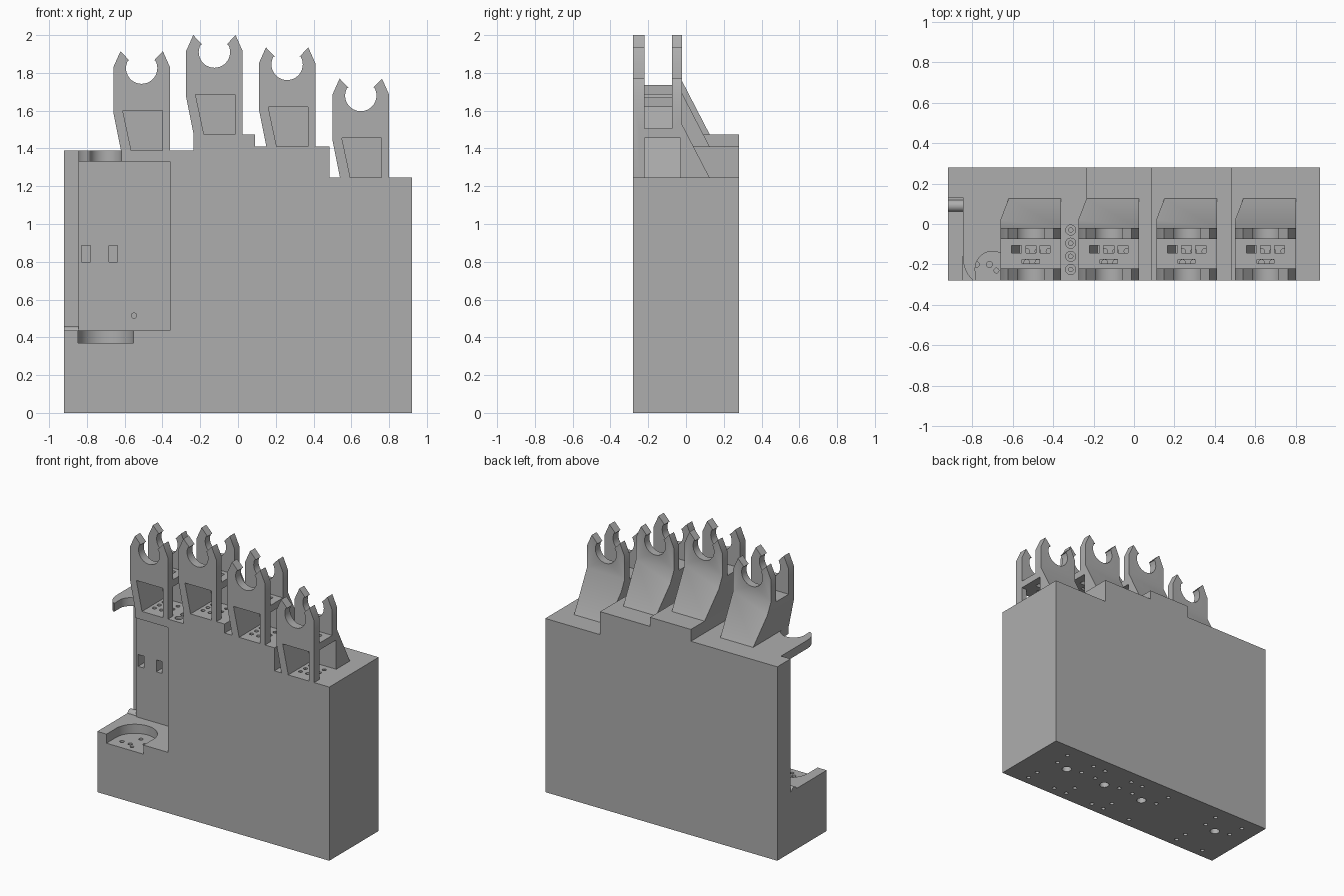
import bpy, bmesh, math
from mathutils import Vector, Matrix

if "Cube" in bpy.data.objects:
    bpy.data.objects.remove(bpy.data.objects["Cube"], do_unlink=True)

grey = bpy.data.materials.new("plain_grey")
grey.use_nodes = True
COLOUR = (0.42, 0.42, 0.42, 1)
grey.diffuse_color = COLOUR
grey.node_tree.nodes["Principled BSDF"].inputs["Base Color"].default_value = COLOUR


def make(name, bm):
    bmesh.ops.recalc_face_normals(bm, faces=bm.faces)
    mesh = bpy.data.meshes.new(name)
    bm.to_mesh(mesh)
    bm.free()
    mesh.materials.append(grey)
    ob = bpy.data.objects.new(name, mesh)
    bpy.context.collection.objects.link(ob)
    return ob


def prism(name, pts, axis, lo, hi):
    """Extrude a 2D outline along y (points are x, z) or z (points are x, y)."""
    bm = bmesh.new()
    put = (lambda p: (p[0], lo, p[1])) if axis == "y" else (lambda p: (p[0], p[1], lo))
    face = bm.faces.new([bm.verts.new(put(p)) for p in pts])
    new = bmesh.ops.extrude_face_region(bm, geom=[face])["geom"]
    step = Vector((0, hi - lo, 0)) if axis == "y" else Vector((0, 0, hi - lo))
    bmesh.ops.translate(bm, vec=step, verts=[v for v in new if isinstance(v, bmesh.types.BMVert)])
    return make(name, bm)


def rect(x0, x1, y0, y1):
    return [(x0, y0), (x1, y0), (x1, y1), (x0, y1)]


def arc(cx, cy, r, a0, a1, n=20):
    angles = [math.radians(a0 + (a1 - a0) * i / n) for i in range(n + 1)]
    return [(cx + r * math.cos(a), cy + r * math.sin(a)) for a in angles]


def pins(name, spots, z0, z1, sides=16):
    """Upright cylinders (x, y, radius) gathered in one mesh."""
    bm = bmesh.new()
    for x, y, r in spots:
        bmesh.ops.create_cone(bm, cap_ends=True, segments=sides, radius1=r, radius2=r,
                              depth=z1 - z0, matrix=Matrix.Translation((x, y, (z0 + z1) / 2)))
    return make(name, bm)


def combine(target, tool, operation="DIFFERENCE"):
    """Apply a boolean at once and discard the tool."""
    mod = target.modifiers.new("bool", "BOOLEAN")
    mod.operation, mod.object, mod.solver = operation, tool, "EXACT"
    graph = bpy.context.evaluated_depsgraph_get()
    mesh = bpy.data.meshes.new_from_object(target.evaluated_get(graph))
    target.modifiers.clear()
    target.data = mesh
    bpy.data.objects.remove(tool, do_unlink=True)


# Stepped main block
W, D = 0.92, 0.28
body = prism("main_block", [(-W, 0), (W, 0), (W, 1.245), (0.485, 1.245), (0.485, 1.41), (0.09, 1.41),
                            (0.09, 1.475), (-0.235, 1.475), (-0.235, 1.39), (-W, 1.39)], "y", -D, D)

# Side recess with a narrower deep slot on its outer edge
combine(body, prism("recess", [(-1, -0.4), (-0.36, -0.4), (-0.36, 0.05), (-0.845, 0.05),
                               (-0.845, 0.13), (-1, 0.13)], "z", 0.435, 1.33))
# Hook left in the overhang: rounded outside, round mouth inside
outer = [(-1, 0.13), (-0.845, 0.13)] + arc(-0.70, -0.17, 0.145, 180, 229, 10)
combine(body, prism("hook_outside", outer + [(-0.795, -0.4), (-1, -0.4)], "z", 1.2, 1.5))
mouth = [(-0.62, -0.4)] + arc(-0.70, -0.22, 0.085, 0, 180) + [(-0.78, -0.4)]
combine(body, prism("hook_mouth", mouth, "z", 1.2, 1.5))
# Round-ended pocket in the lower ledge, with drilled floor
pocket = [(-0.555, -0.4)] + arc(-0.70, -0.17, 0.147, 0, 180, 28) + [(-0.847, -0.4)]
combine(body, prism("pocket", pocket, "z", 0.37, 0.5))
combine(body, pins("pocket_holes", [(-0.78, -0.2, 0.015), (-0.715, -0.2, 0.015), (-0.68, -0.23, 0.012),
                                    (-0.63, -0.15, 0.015), (-0.7, -0.1, 0.015)], 0.33, 0.4))
# Slots and a small hole in the recess panel
for x in (-0.805, -0.66):
    combine(body, prism("panel_slot", rect(x - 0.023, x + 0.023, 0.8, 0.885), "y", 0, 0.12))
combine(body, prism("panel_hole", arc(-0.55, 0.515, 0.014, 0, 337.5, 15), "y", 0, 0.1))

# Holes in the underside, one repeated pattern for each station
PATTERN = [(0, 0, 0.032), (-0.115, 0.145, 0.014), (0.115, 0.145, 0.014), (-0.105, 0.03, 0.014),
           (0.105, 0.03, 0.014), (0.125, -0.16, 0.014), (-0.1, -0.25, 0.014), (0.125, -0.25, 0.014)]
combine(body, pins("base_holes", [(sx + x, 0.035 + y, r) for sx in (0.62, 0.29, -0.035, -0.68)
                                  for x, y, r in PATTERN], -0.05, 0.06))

# Counterbored screw row between the first two holders
ROW = (-0.03, -0.095, -0.16, -0.225)
combine(body, pins("counterbores", [(-0.313, y, 0.025) for y in ROW], 1.37, 1.45, 20))
combine(body, pins("screw_holes", [(-0.313, y, 0.011) for y in ROW], 1.33, 1.38))

# Half-round rib at the foot of the deep slot
bm = bmesh.new()
bmesh.ops.create_cone(bm, cap_ends=True, segments=24, radius1=0.03, radius2=0.03, depth=0.075,
                      matrix=Matrix.Translation((-0.8825, 0.09, 0.427)) @ Matrix.Rotation(math.pi / 2, 4, "Y"))
rib = make("slot_rib", bm)


def holder(name, x, z):
    """Forked holder: two forked plates, a bridge, a hollow below and a rear ramp."""
    def at(pts):
        return [(x + a, z + b) for a, b in pts]

    fork = [(0.04, 0), (0.3, 0), (0.3, 0.44), (0.262, 0.525), (0.215, 0.475)]
    fork += arc(0.15, 0.435, 0.083, 30, -210, 24)
    fork += [(0.085, 0.475), (0.038, 0.525), (0, 0.44), (0, 0.2)]

    def lower(h):
        return at([(0.04, 0), (0.3, 0), (0.3, h), (0, h), (0, 0.2)])

    # Rear ramp, sliced along its slope
    bm = bmesh.new()
    temp = prism("ramp", lower(0.3), "y", -0.04, 0.2)
    bm.from_mesh(temp.data)
    bpy.data.objects.remove(temp, do_unlink=True)
    bmesh.ops.bisect_plane(bm, geom=bm.verts[:] + bm.edges[:] + bm.faces[:], clear_outer=True,
                           plane_co=(0, 0.125, z), plane_no=(0, 0.28, 0.145))
    bmesh.ops.holes_fill(bm, edges=[e for e in bm.edges if e.is_boundary])
    ramp = make("ramp", bm)

    ob = prism(name, at(fork), "y", -0.075, -0.02)
    combine(ob, ramp, "UNION")
    combine(ob, prism("bridge", lower(0.26), "y", -0.25, -0.05), "UNION")
    combine(ob, prism("front_fork", at(fork), "y", -D, -0.22), "UNION")

    # Hollow open to one side, and the front window
    for right, y0, y1 in ((0.4, -0.22, -0.03), (0.26, -0.4, -0.2)):
        hollow = at([(0.099, -0.02), (right, -0.02), (right, 0.21), (0.05, 0.21)])
        combine(ob, prism("hollow", hollow, "y", y0, y1))
    # Openings in the bridge
    for cx, cy, w, h in ((0.08, -0.125, 0.05, 0.035), (0.15, -0.125, 0.05, 0.035),
                         (0.22, -0.125, 0.05, 0.035), (0.15, -0.185, 0.085, 0.02)):
        hole = rect(x + cx - w / 2, x + cx + w / 2, cy - h / 2, cy + h / 2)
        combine(ob, prism("bridge_hole", hole, "z", z + 0.19, z + 0.3))
    # Drilled floor below the hollow
    spots = [(x + 0.13 + 0.055 * i, -0.19 + 0.055 * j, 0.014) for i in range(3) for j in range(3)]
    combine(body, pins("floor_holes", spots, z - 0.03, z + 0.03, 12))
    return ob


parts = [body, rib]
for i, (x, z) in enumerate(((-0.66, 1.39), (-0.275, 1.475), (0.11, 1.41), (0.5, 1.245))):
    parts.append(holder("forked_holder_%d" % (i + 1), x, z))

# Smooth round surfaces, keep edges sharp
bpy.ops.object.select_all(action="DESELECT")
for ob in parts:
    ob.select_set(True)
bpy.context.view_layer.objects.active = body
bpy.ops.object.shade_smooth_by_angle(angle=math.radians(30))
